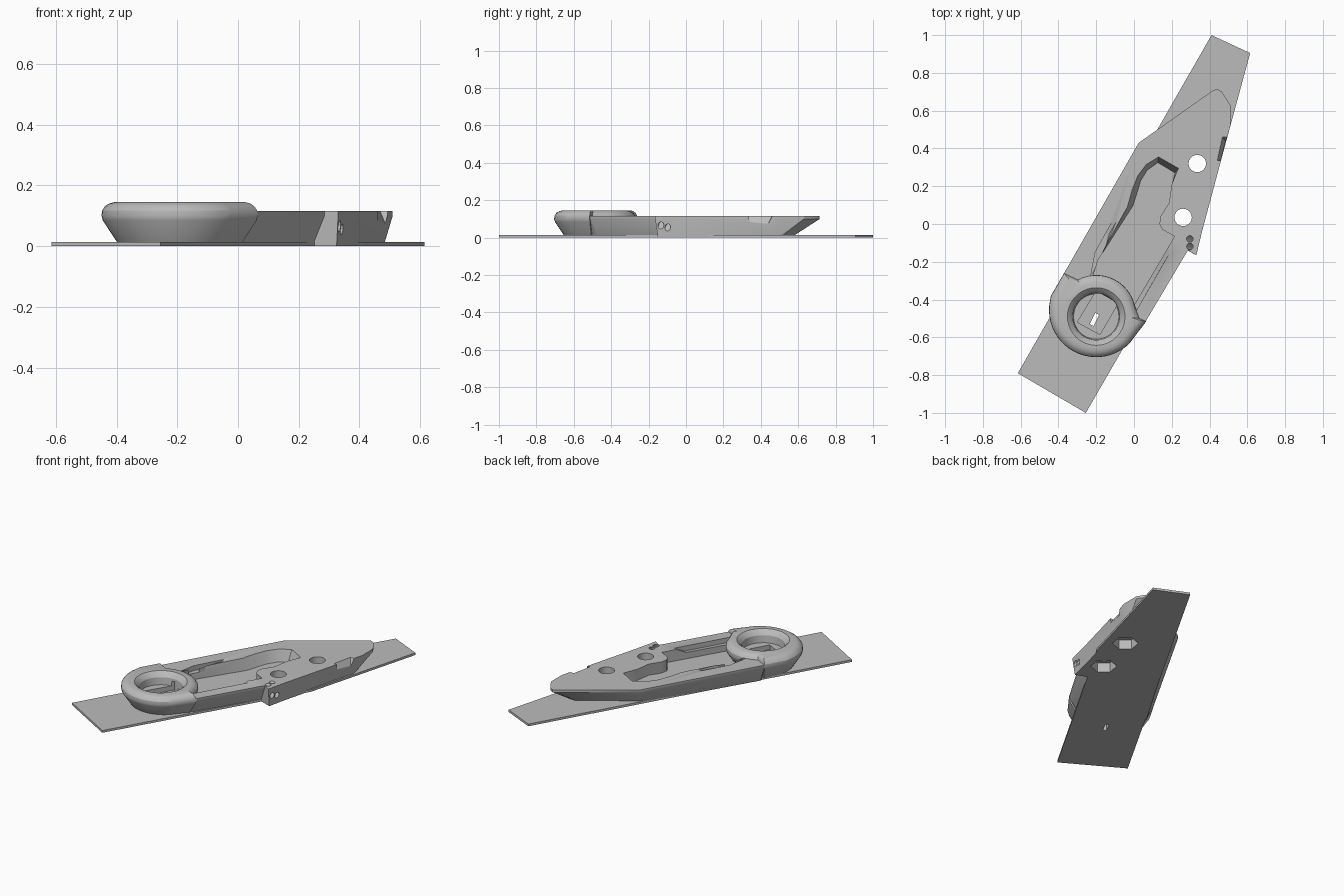
import bpy, bmesh, math
from mathutils import Vector

old = bpy.data.objects.get("Cube")
if old:
    bpy.data.objects.remove(old, do_unlink=True)

grey = bpy.data.materials.new("plain_grey")
grey.use_nodes = True
grey.diffuse_color = (0.5, 0.5, 0.5, 1)
grey.node_tree.nodes["Principled BSDF"].inputs["Base Color"].default_value = (0.5, 0.5, 0.5, 1)


def loft(name, layers):
    """Solid through matching outlines, given as (height, points) from the bottom up."""
    bm = bmesh.new()
    rings = [[bm.verts.new((p[0], p[1], z)) for p in pts] for z, pts in layers]
    n = len(rings[0])
    for low, high in zip(rings, rings[1:]):
        for i in range(n):
            j = (i + 1) % n
            bm.faces.new((low[i], low[j], high[j], high[i]))
    bm.faces.new(rings[0][::-1])
    bm.faces.new(rings[-1])
    bmesh.ops.recalc_face_normals(bm, faces=bm.faces)
    mesh = bpy.data.meshes.new(name)
    bm.to_mesh(mesh)
    bm.free()
    mesh.materials.append(grey)
    ob = bpy.data.objects.new(name, mesh)
    bpy.context.collection.objects.link(ob)
    return ob


def arc(cx, cy, r, start, end, count):
    angles = [math.radians(start + (end - start) * i / (count - 1)) for i in range(count)]
    return [(cx + r * math.cos(a), cy + r * math.sin(a)) for a in angles]


def circle(cx, cy, r, sides, turn=0):
    return arc(cx, cy, r, turn, turn + 360, sides + 1)[:-1]


def inset(pts, centre, d):
    c = Vector(centre)
    return [Vector(p) + (c - Vector(p)).normalized() * d for p in pts]


def combine(target, tool, operation="DIFFERENCE"):
    mod = target.modifiers.new(operation.lower(), "BOOLEAN")
    mod.operation = operation
    mod.solver = "EXACT"
    mod.object = tool
    bpy.context.view_layer.objects.active = target
    bpy.ops.object.modifier_apply(modifier=mod.name)


def discard(*tools):
    for tool in tools:
        bpy.data.objects.remove(tool, do_unlink=True)


# Thin flat strip running under the whole length
base_strip = loft("base_strip", [(z, [(-.615, -.79), (-.255, -1), (.41, .15), (.615, .905), (.41, 1)])
                                 for z in (0, .014)])

# Main body: full outline above, undercut below
top = [(-.37, -.26), (-.30, -.42), (-.05, -.56), (.065, -.51), (.285, -.14), (.33, -.165),
       (.36, -.04), (.51, .52), (.51, .63), (.465, .70), (.44, .715), (.415, .705), (.025, .43)]
bottom = [(-.33, -.28), (-.29, -.42), (-.05, -.54), (.03, -.47), (.245, -.12), (.325, -.15),
          (.35, -.04), (.48, .46), (.47, .50), (.42, .54), (.40, .56), (.36, .56), (.04, .34)]
body = loft("body", [(0, bottom), (.10, top), (.116, top)])

# Pocket in the top with a sloped wall round its far end
pocket_top = [(-.23, -.42), (-.215, -.27), (-.19, -.19), (-.035, .09), (-.01, .18), (.02, .255),
              (.065, .315), (.13, .355), (.235, .295), (.20, .21), (.185, .11), (.14, .04),
              (.135, .0), (.15, -.03), (.215, -.065), (0, -.43)]
sloped = range(3, 9)
pocket_floor = [inset([p], (.10, .12), .03)[0] if i in sloped else p for i, p in enumerate(pocket_top)]
pocket = loft("pocket_cutter", [(.045, pocket_floor), (.116, pocket_top), (.2, pocket_top)])
combine(body, pocket)

# Shallow side ledges with ramped far ends
left_ledge = [(-.23, -.28), (-.15, -.12), (-.095, .01), (-.11, .02), (-.15, -.05), (-.205, -.15)]
right_ledge = [(.0, -.48), (.19, -.15), (.16, -.135), (-.04, -.46)]
for pts, end in ((left_ledge, (2, 3)), (right_ledge, (1, 2))):
    floor = [(p[0] - .035, p[1] - .06) if i in end else p for i, p in enumerate(pts)]
    ledge = loft("ledge_cutter", [(.085, floor), (.117, pts), (.2, pts)])
    combine(body, ledge)
    discard(ledge)

# Raised rounded head
outline = ([(-.37, -.26), (-.44, -.38)] + arc(-.2, -.455, .25, 175, 315, 22)
           + [(.065, -.515), (.03, -.50)] + arc(-.2, -.48, .21, 12, 118, 16))
hub = (-.2, -.47)
head = loft("head", [(z, inset(outline, hub, d)) for z, d in
                     ((0, .06), (.085, .004), (.10, 0), (.118, .002), (.132, .012), (.141, .026), (.145, .042))])
combine(body, head, "UNION")

# Round dial bowl, its square recess and a slit
bowl = loft("bowl_cutter", [(.07, circle(-.2, -.49, .12, 40)), (.115, circle(-.2, -.49, .125, 40)),
                            (.135, circle(-.2, -.49, .14, 40)), (.147, circle(-.2, -.49, .155, 40)),
                            (.2, circle(-.2, -.49, .155, 40))])
recess = loft("recess_cutter", [(z, [(-.30, -.52), (-.18, -.585), (-.085, -.42), (-.2, -.355)])
                                for z in (.04, .1)])
for tool in (bowl, recess):
    combine(body, tool)

# Screw holes with hexagonal nut pockets beneath, and a drain slit
for x, y in ((.335, .32), (.26, .035)):
    hole = loft("hole_cutter", [(z, circle(x, y, .046, 32)) for z in (-.1, .2)])
    nut = loft("nut_cutter", [(z, circle(x, y, .075, 6, -40)) for z in (-.1, .06)])
    for part in (body, base_strip):
        combine(part, hole)
        combine(part, nut)
    discard(hole, nut)
slit = loft("slit_cutter", [(z, [(-.235, -.53), (-.215, -.54), (-.185, -.48), (-.205, -.47)])
                            for z in (-.1, .1)])
for part in (body, base_strip):
    combine(part, slit)

# Side notch near the tip, with a ramped back
notch_low = [(.465, .34), (.6, .34), (.6, .45), (.485, .44)]
notch_high = [(.44, .335), (.6, .335), (.6, .46), (.468, .46)]
notch = loft("notch_cutter", [(.075, notch_low), (.117, notch_high), (.2, notch_high)])
combine(body, notch)

# Two slanted grooves in the spur
for y in (-.125, -.085):
    groove = loft("groove_cutter", [(.03, circle(.36, y - .02, .016, 14)),
                                    (.13, circle(.285, y + .01, .018, 14))])
    combine(body, groove)
    discard(groove)
discard(pocket, head, bowl, recess, slit, notch)

# Soft shading on the rounded areas, sharp edges kept
bpy.ops.object.select_all(action="DESELECT")
body.select_set(True)
bpy.context.view_layer.objects.active = body
bpy.ops.object.shade_smooth_by_angle(angle=math.radians(28))
